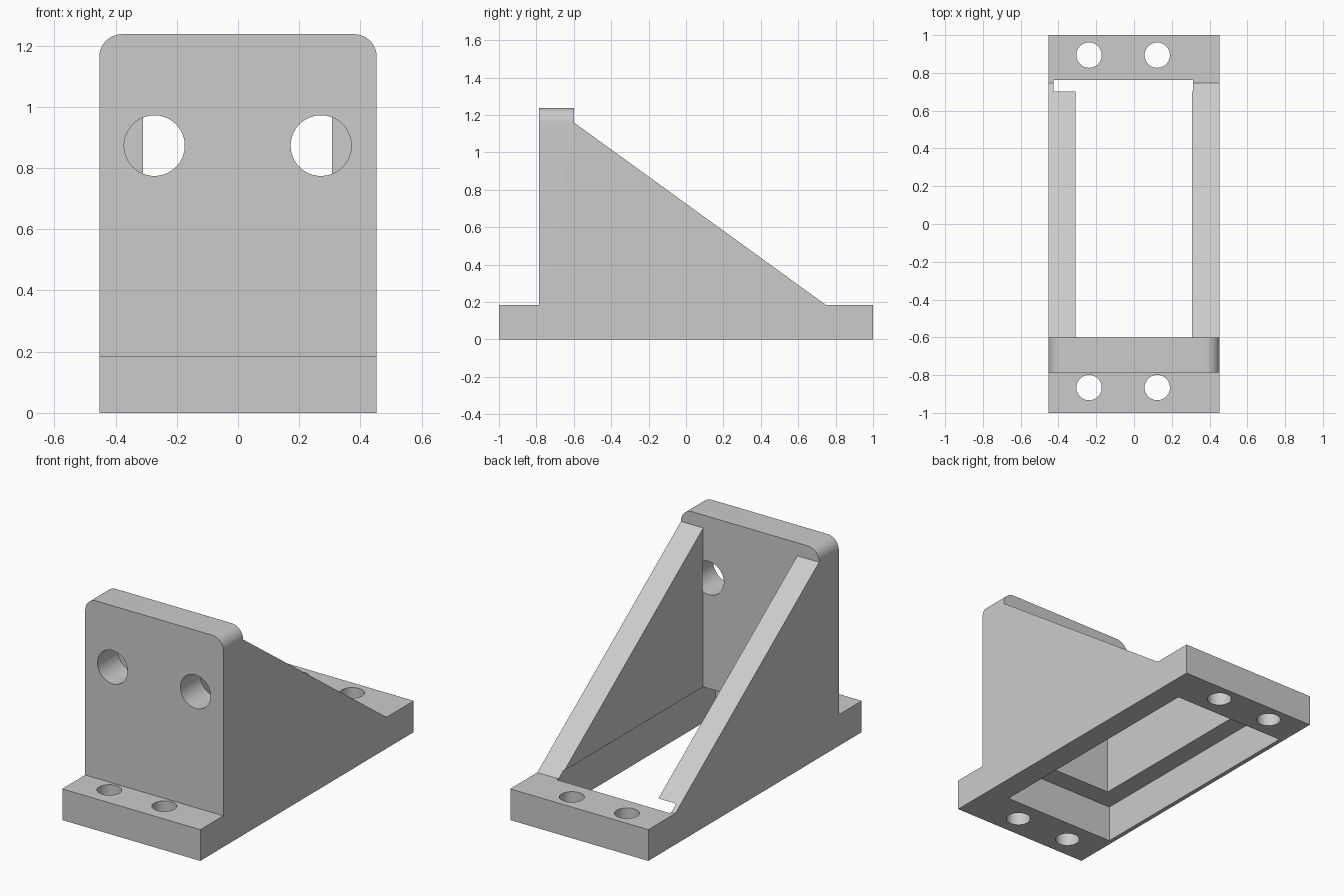
import bpy
import bmesh
import math
from mathutils import Matrix, Vector

if "Cube" in bpy.data.objects:
    bpy.data.objects.remove(bpy.data.objects["Cube"], do_unlink=True)

HALF_W = 0.453     # half width of the bracket
BASE_Z = 0.185     # base thickness
TOP_Z = 1.237      # top of the upright plate
PLATE = (-0.785, -0.6)

grey = bpy.data.materials.new("light grey")
grey.use_nodes = True
colour = (0.6, 0.6, 0.6, 1)
grey.diffuse_color = colour
grey.node_tree.nodes["Principled BSDF"].inputs["Base Color"].default_value = colour


def make_object(name, bm):
    bmesh.ops.recalc_face_normals(bm, faces=bm.faces)
    mesh = bpy.data.meshes.new(name)
    bm.to_mesh(mesh)
    bm.free()
    mesh.materials.append(grey)
    obj = bpy.data.objects.new(name, mesh)
    bpy.context.collection.objects.link(obj)
    return obj


def box(name, low, high):
    low, high = Vector(low), Vector(high)
    bm = bmesh.new()
    place = Matrix.Translation((low + high) / 2) @ Matrix.Diagonal((*(high - low), 1))
    bmesh.ops.create_cube(bm, size=1, matrix=place)
    return make_object(name, bm)


def rod(name, centre, radius, depth, turn=0):
    bm = bmesh.new()
    place = Matrix.Translation(centre) @ Matrix.Rotation(turn, 4, "X")
    bmesh.ops.create_cone(bm, cap_ends=True, segments=64, radius1=radius,
                          radius2=radius, depth=depth, matrix=place)
    return make_object(name, bm)


# Solid bracket: side profile extruded across the width
profile = [(-1, 0), (1, 0), (1, BASE_Z), (0.747, BASE_Z), (PLATE[1], 1.16),
           (PLATE[1], TOP_Z), (PLATE[0], TOP_Z), (PLATE[0], BASE_Z), (-1, BASE_Z)]
bm = bmesh.new()
side = bm.faces.new([bm.verts.new((-HALF_W, y, z)) for y, z in profile])
extruded = bmesh.ops.extrude_face_region(bm, geom=[side])["geom"]
bmesh.ops.translate(bm, vec=(2 * HALF_W, 0, 0),
                    verts=[v for v in extruded if isinstance(v, bmesh.types.BMVert)])
bmesh.ops.recalc_face_normals(bm, faces=bm.faces)

# Rounded top corners of the upright plate
corners = [e for e in bm.edges
           if all(v.co.z > TOP_Z - 0.01 for v in e.verts)
           and abs(e.verts[0].co.x - e.verts[1].co.x) < 0.01]
bmesh.ops.bevel(bm, geom=corners, offset=0.074, segments=12, profile=0.5,
                affect="EDGES")
bracket = make_object("angle_bracket", bm)

# Cutters: bolt holes, lower pocket, and the space between the side walls
cutters = []
for x in (-0.273, 0.271):
    cutters.append(rod("plate_hole_cutter", (x, -0.795, 0.873), 0.099, 0.4, math.pi / 2))
for x in (-0.238, 0.123):
    for y in (-0.866, 0.894):
        cutters.append(rod("base_hole_cutter", (x, y, 0.1), 0.067, 0.4))
cutters.append(box("pocket_cutter", (-0.427, -0.725, -0.1), (0.313, 0.762, 0.218)))
cutters.append(box("wall_gap_cutter", (-0.31, PLATE[1], 0.1), (0.307, 0.755, 1.3)))

bpy.ops.object.select_all(action="DESELECT")
bpy.context.view_layer.objects.active = bracket
bracket.select_set(True)
for cutter in cutters:
    cutter.hide_render = True
    cut = bracket.modifiers.new("cut", "BOOLEAN")
    cut.operation = "DIFFERENCE"
    cut.solver = "EXACT"
    cut.object = cutter
    bpy.ops.object.modifier_apply(modifier=cut.name)
    bpy.data.objects.remove(cutter, do_unlink=True)

bpy.ops.object.shade_smooth_by_angle(angle=math.radians(30))
